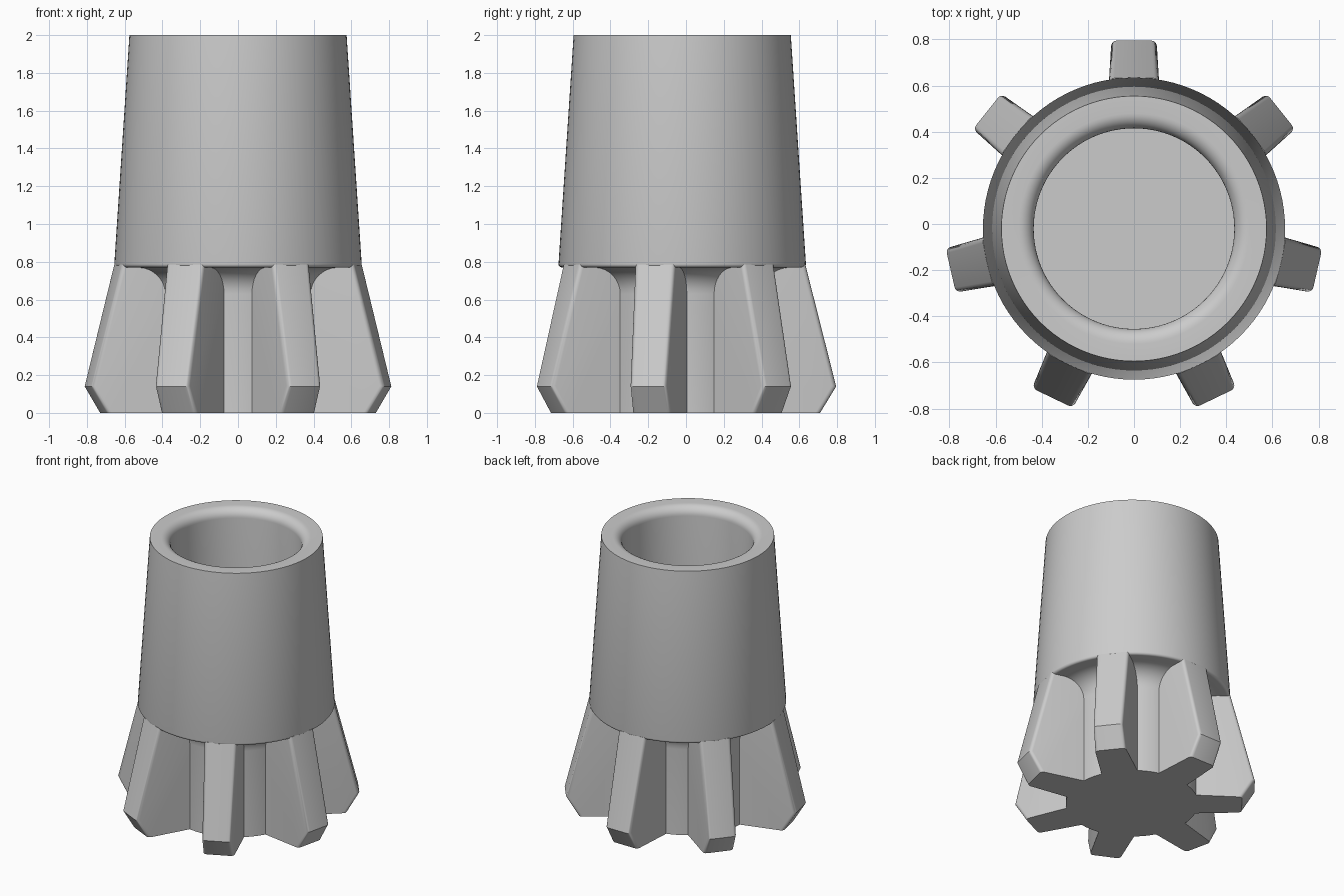
import bpy, bmesh
from math import pi, sin, cos, radians
from mathutils import Matrix, Vector

cube = bpy.data.objects.get("Cube")
if cube:
    bpy.data.objects.remove(cube, do_unlink=True)

AXIS_Y = -0.02
FINS = 7

grey = bpy.data.materials.new("plain_grey")
grey.use_nodes = True
grey.diffuse_color = (0.6, 0.6, 0.6, 1)
grey.node_tree.nodes["Principled BSDF"].inputs["Base Color"].default_value = (0.6, 0.6, 0.6, 1)


def finish(bm, name):
    bmesh.ops.recalc_face_normals(bm, faces=bm.faces[:])
    mesh = bpy.data.meshes.new(name)
    bm.to_mesh(mesh)
    bm.free()
    mesh.materials.append(grey)
    obj = bpy.data.objects.new(name, mesh)
    bpy.context.collection.objects.link(obj)
    bpy.ops.object.select_all(action='DESELECT')
    obj.select_set(True)
    bpy.context.view_layer.objects.active = obj
    bpy.ops.object.shade_smooth_by_angle(angle=radians(30))
    return obj


def arc(cr, cz, rad, start, end, steps=8):
    """Points (radius, height) along a circular arc, angles in degrees."""
    angles = [radians(start + (end - start) * i / steps) for i in range(steps + 1)]
    return [(cr + rad * cos(a), cz + rad * sin(a)) for a in angles]


# Hollow tapered sleeve on a narrow core, turned from one profile
profile = [(0, 0), (0.44, 0)]
profile += arc(0.58, 0.63, 0.14, 180, 90)          # flare under the sleeve
profile += arc(0.637, 0.788, 0.018, -90, 0, 4)     # rounded lower rim
profile += [(0.575, 2)]
profile += arc(0.50, 1.935, 0.065, 90, 180)        # rounded mouth
profile += [(0.435, 0.85), (0, 0.85)]

bm = bmesh.new()
verts = [bm.verts.new((r, 0, z)) for r, z in profile]
edges = [bm.edges.new(pair) for pair in zip(verts, verts[1:])]
bmesh.ops.spin(bm, geom=verts + edges, cent=(0, 0, 0), axis=(0, 0, 1),
               angle=2 * pi, steps=96)
bmesh.ops.remove_doubles(bm, verts=bm.verts[:], dist=0.0005)
body = finish(bm, "tapered_sleeve")
body.location.y = AXIS_Y


# Radial fins, slightly thinner toward the outside
def make_fin(index):
    outline = [(0.3, 0), (0.73, 0), (0.815, 0.14), (0.652, 0.785), (0.3, 0.785)]
    bm = bmesh.new()
    sides = []
    for s in (-1, 1):
        sides.append([bm.verts.new((r, s * (0.098 + 0.06 * (0.815 - r)), z))
                      for r, z in outline])
        bm.faces.new(sides[-1])
    n = len(outline)
    for i in range(n):
        j = (i + 1) % n
        bm.faces.new((sides[0][i], sides[0][j], sides[1][j], sides[1][i]))
    # soften the long outer edges
    outer = [bm.edges.get((side[i], side[i + 1])) for side in sides for i in (1, 2)]
    bmesh.ops.bevel(bm, geom=outer, offset=0.022, segments=4, profile=0.5,
                    affect='EDGES')
    turn = Matrix.Rotation(pi / 2 + 2 * pi * index / FINS, 4, 'Z')
    bmesh.ops.transform(bm, matrix=turn, verts=bm.verts[:])
    fin = finish(bm, f"fin_{index + 1}")
    fin.location = Vector((0, AXIS_Y, 0))


for k in range(FINS):
    make_fin(k)
